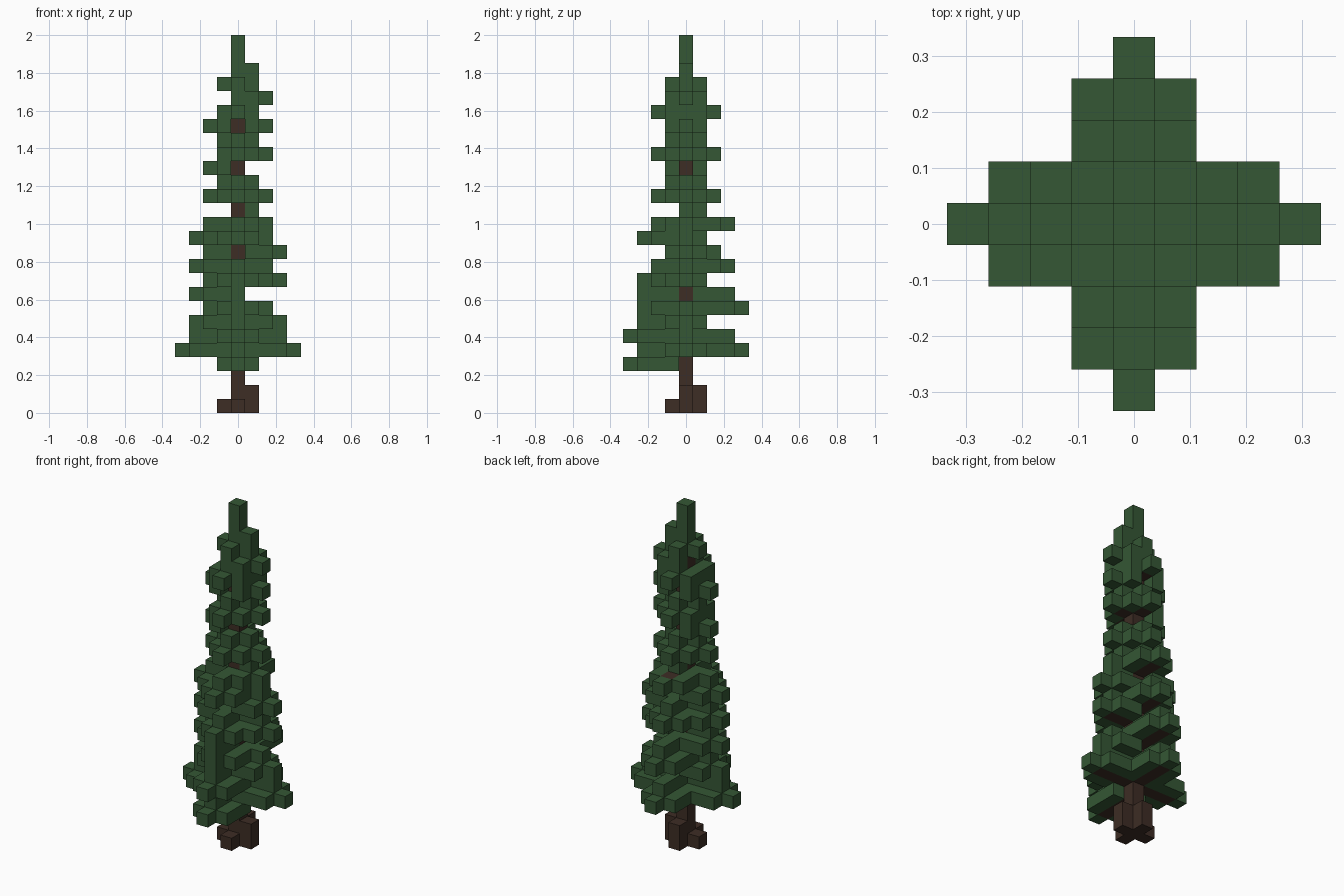
import bpy
import bmesh
from mathutils import Vector

old = bpy.data.objects.get("Cube")
if old:
    bpy.data.objects.remove(old, do_unlink=True)

LAYERS = 27
CELL = 2 / LAYERS
LEFT, RIGHT, FRONT, BACK = (1, 0), (-1, 0), (0, -1), (0, 1)


def material(name, color):
    mat = bpy.data.materials.new(name)
    mat.use_nodes = True
    mat.diffuse_color = color
    mat.node_tree.nodes["Principled BSDF"].inputs["Base Color"].default_value = color
    return mat


needle_green = material("needle green", (0.035, 0.095, 0.035, 1))
bark_brown = material("bark brown", (0.047, 0.026, 0.018, 1))

wood, needles = set(), set()


def branch(direction, layer, length, cover=None):
    """Wooden core with needles on both sides, on the tip and on top."""
    dx, dy = direction
    cover = length - 1 if cover is None else cover
    for i in range(1, length):
        x, y = dx * i, dy * i
        wood.add((x, y, layer))
        needles.update({(x + dy, y + dx, layer), (x - dy, y - dx, layer)})
    needles.add((dx * length, dy * length, layer))
    for i in range(1, cover + 1):
        needles.add((dx * i, dy * i, layer + 1))


# Trunk and root blocks
wood.update((0, 0, k) for k in range(23))
for dx, dy in (LEFT, RIGHT, FRONT, BACK):
    wood.add((dx, dy, 0))
wood.update({(1, 0, 1), (0, 1, 1)})

# Branches on each side: starting layer -> length
branches = {
    LEFT: {4: 4, 6: 3, 9: 3, 11: 3, 13: 2, 15: 2, 18: 2, 20: 2, 22: 2},
    RIGHT: {4: 4, 6: 3, 8: 3, 10: 3, 12: 3, 15: 2, 17: 2, 20: 2},
    FRONT: {3: 4, 5: 4, 7: 3, 9: 3, 12: 3, 15: 2, 18: 2, 21: 2},
    BACK: {4: 4, 7: 4, 10: 3, 13: 3, 15: 2, 18: 2, 21: 2},
}
uneven_cover = {(FRONT, 7): 3, (BACK, 13): 1}
for side, levels in branches.items():
    for layer, length in levels.items():
        branch(side, layer, length, uneven_cover.get((side, layer)))

# Crown
needles.update((0, 0, k) for k in range(23, LAYERS))
needles.update({(-1, 0, 19), (-1, 0, 23), (0, 1, 23), (0, -1, 23), (1, 0, 24)})

needles -= wood
filled = wood | needles


def block_mesh(name, cells, mat):
    """Outer faces of a group of blocks as one flat-shaded mesh."""
    bm = bmesh.new()
    for cell in sorted(cells):
        centre = Vector((cell[0], cell[1], cell[2] + 0.5))
        for axis in range(3):
            for sign in (-1, 1):
                n = Vector((0, 0, 0))
                n[axis] = sign
                if tuple(int(c + d) for c, d in zip(cell, n)) in filled:
                    continue
                u = Vector((0, 0, 0))
                u[(axis + 1) % 3] = 0.5
                v = n.cross(u)
                mid = centre + n * 0.5
                corners = (mid - u - v, mid + u - v, mid + u + v, mid - u + v)
                bm.faces.new([bm.verts.new(p * CELL) for p in corners])
    bmesh.ops.remove_doubles(bm, verts=bm.verts, dist=CELL / 100)
    mesh = bpy.data.meshes.new(name)
    bm.to_mesh(mesh)
    bm.free()
    mesh.materials.append(mat)
    obj = bpy.data.objects.new(name, mesh)
    bpy.context.collection.objects.link(obj)


block_mesh("trunk_and_branches", wood, bark_brown)
block_mesh("needle_foliage", needles, needle_green)
